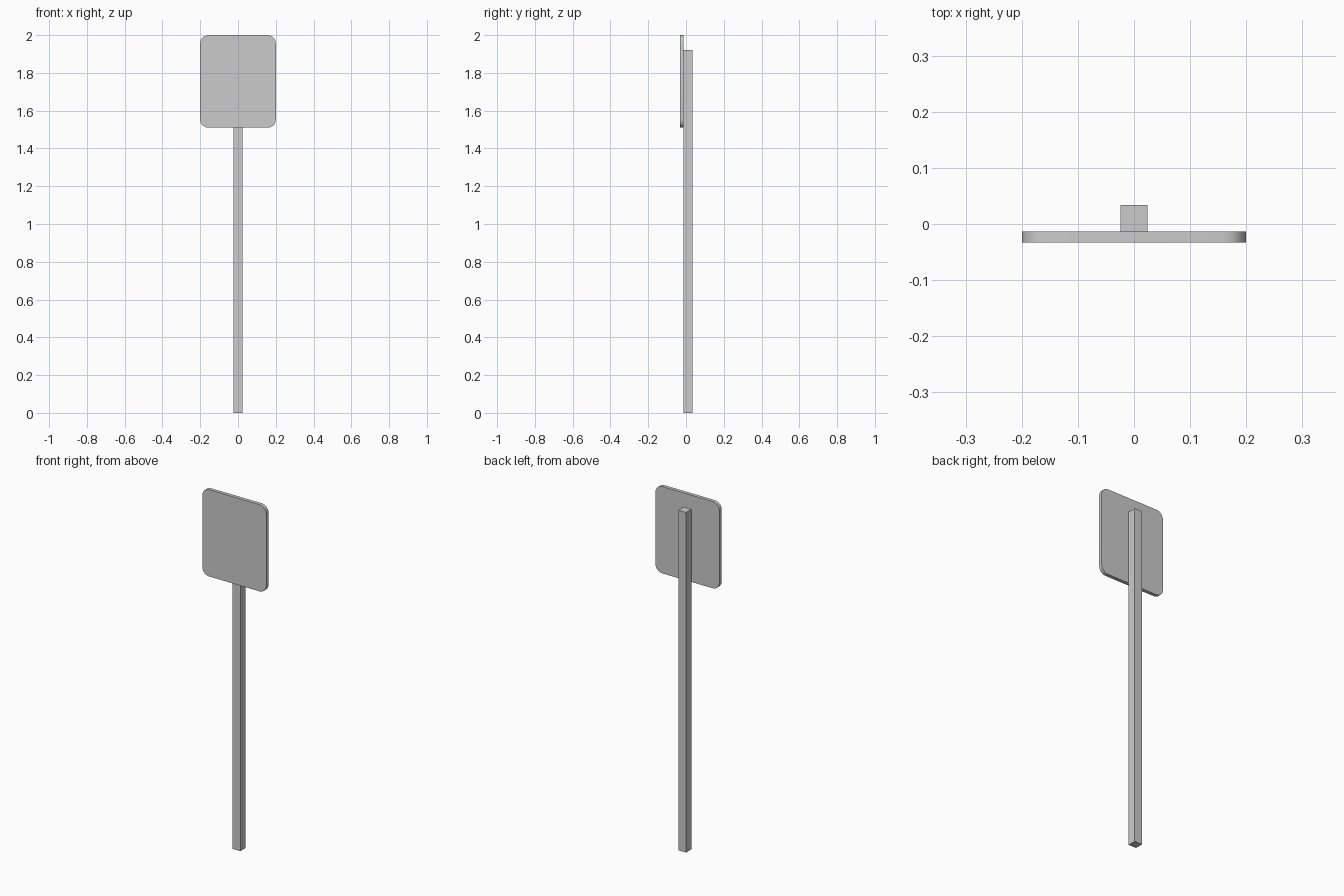
import bpy, bmesh
from mathutils import Vector

if "Cube" in bpy.data.objects:
    bpy.data.objects.remove(bpy.data.objects["Cube"])


def box(name, lo, hi):
    lo, hi = Vector(lo), Vector(hi)
    bm = bmesh.new()
    bmesh.ops.create_cube(bm, size=1)
    bmesh.ops.scale(bm, vec=hi - lo, verts=bm.verts)
    bmesh.ops.translate(bm, vec=(lo + hi) / 2, verts=bm.verts)
    return name, bm


def finish(name, bm):
    mesh = bpy.data.meshes.new(name)
    bm.to_mesh(mesh)
    bm.free()
    obj = bpy.data.objects.new(name, mesh)
    bpy.context.collection.objects.link(obj)
    return obj


# square post
finish(*box("post", (-0.024, -0.013, 0), (0.024, 0.034, 1.92)))

# sign panel with rounded corners
name, bm = box("sign_panel", (-0.2, -0.033, 1.51), (0.2, -0.013, 2))
corners = [e for e in bm.edges
           if abs(e.verts[0].co.y - e.verts[1].co.y) > 0.01]
bmesh.ops.bevel(bm, geom=corners, offset=0.043, segments=5,
                profile=0.5, affect='EDGES')
panel = finish(name, bm)
bpy.context.view_layer.objects.active = panel
panel.select_set(True)
bpy.ops.object.shade_smooth_by_angle()
